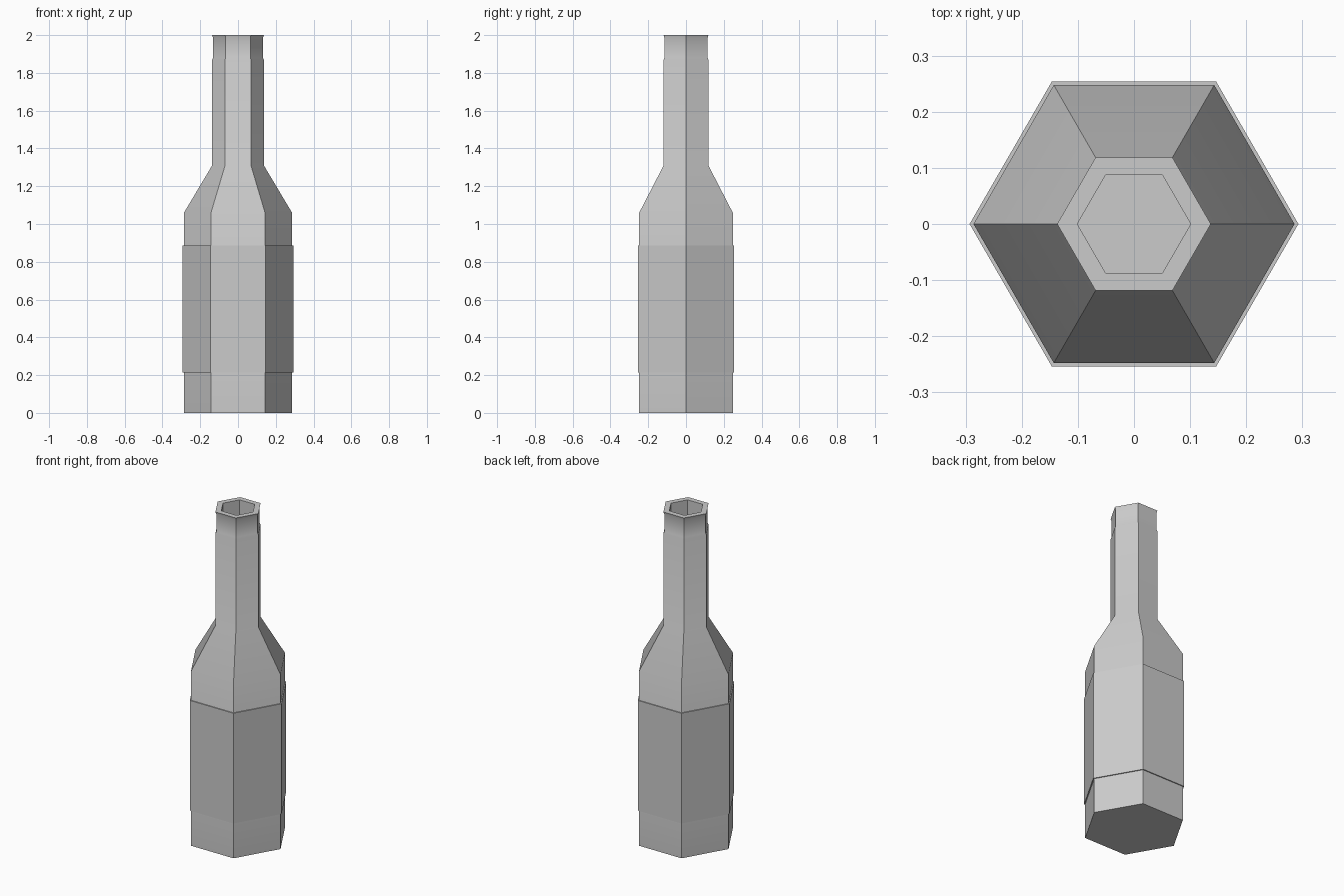
import bpy, bmesh, math

if "Cube" in bpy.data.objects:
    bpy.data.objects.remove(bpy.data.objects["Cube"])

SIDES = 6


def hex_lathe(name, profile, closed=False):
    """Stack hexagonal rings along a (radius, z) profile; cap ends or close the loop."""
    bm = bmesh.new()
    rings = []
    for r, z in profile:
        rings.append([bm.verts.new((r * math.cos(i * math.tau / SIDES),
                                    r * math.sin(i * math.tau / SIDES), z))
                      for i in range(SIDES)])
    pairs = list(zip(rings, rings[1:]))
    if closed:
        pairs.append((rings[-1], rings[0]))
    else:
        bm.faces.new(rings[0][::-1])
        bm.faces.new(rings[-1])
    for a, b in pairs:
        for i in range(SIDES):
            j = (i + 1) % SIDES
            bm.faces.new((a[i], a[j], b[j], b[i]))
    bmesh.ops.recalc_face_normals(bm, faces=bm.faces)
    mesh = bpy.data.meshes.new(name)
    bm.to_mesh(mesh)
    bm.free()
    obj = bpy.data.objects.new(name, mesh)
    bpy.context.collection.objects.link(obj)
    # Soft shoulder, crisp hexagon edges
    bpy.context.view_layer.objects.active = obj
    obj.select_set(True)
    bpy.ops.object.shade_smooth_by_angle(angle=math.radians(40))
    obj.select_set(False)
    return obj


# Bottle: base, shoulder, neck, lip and recessed mouth
hex_lathe("bottle", [
    (0.286, 0.0), (0.286, 1.06), (0.137, 1.31), (0.137, 1.87),
    (0.132, 1.88), (0.132, 1.985), (0.137, 2.0),
    (0.101, 2.0), (0.101, 1.87),
])

# Label sleeve wrapped around the body
hex_lathe("label_sleeve", [
    (0.293, 0.215), (0.293, 0.885), (0.284, 0.885), (0.284, 0.215),
], closed=True)
